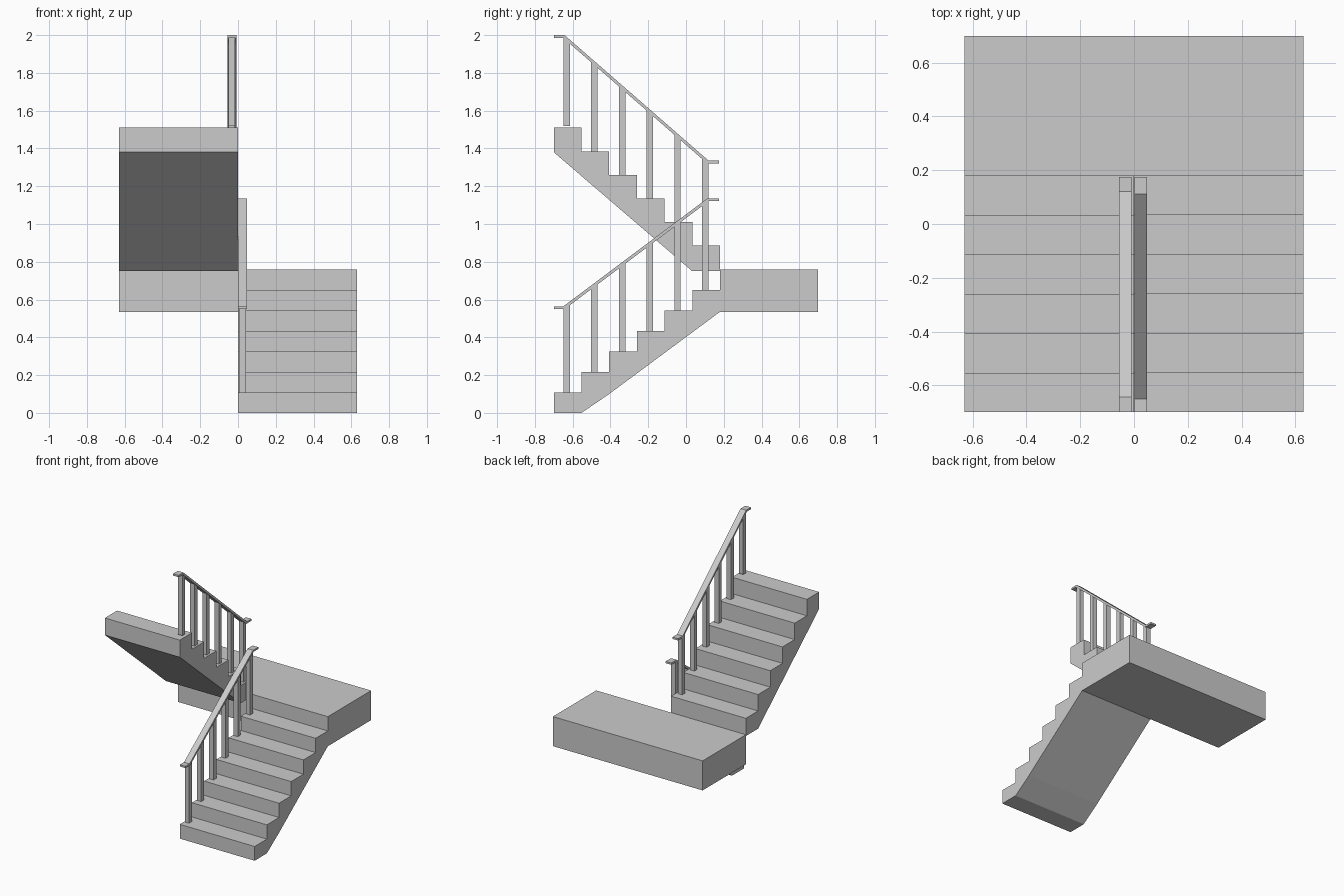
import bpy
import bmesh

cube = bpy.data.objects.get("Cube")
if cube:
    bpy.data.objects.remove(cube, do_unlink=True)

grey = bpy.data.materials.new("light_grey")
grey.use_nodes = True
colour = (0.6, 0.6, 0.6, 1)
grey.diffuse_color = colour
grey.node_tree.nodes["Principled BSDF"].inputs["Base Color"].default_value = colour


def prism(name, profile, x0, x1):
    """Extrude a side profile of (y, z) points from x0 to x1."""
    bm = bmesh.new()
    face = bm.faces.new([bm.verts.new((x0, y, z)) for y, z in profile])
    side = bmesh.ops.extrude_face_region(bm, geom=[face])["geom"]
    verts = [v for v in side if isinstance(v, bmesh.types.BMVert)]
    bmesh.ops.translate(bm, verts=verts, vec=(x1 - x0, 0, 0))
    bmesh.ops.recalc_face_normals(bm, faces=bm.faces)
    mesh = bpy.data.meshes.new(name)
    bm.to_mesh(mesh)
    bm.free()
    mesh.materials.append(grey)
    obj = bpy.data.objects.new(name, mesh)
    bpy.context.collection.objects.link(obj)
    return obj


STEPS = 6
FRONT, BACK, HALF = -0.70, 0.18, 0.63
RUN = (BACK - FRONT) / STEPS
LANDING_TOP, LANDING_BASE = 0.76, 0.535


def stair_profile(y, z, run, rise, underside):
    """Zigzag of risers and treads, closed by the underside points."""
    points = [(y, z)]
    for i in range(STEPS):
        top = z + rise * (i + 1)
        points += [(y + run * i, top), (y + run * (i + 1), top)]
    return points + underside


def railing(name, x0, x1, y_low, z_low, y_high, z_high, tread_z):
    """Handrail with level ends, and one baluster per tread."""
    t = 0.014
    end = 0.175
    shift = 0.004 if z_high > z_low else -0.004
    prism(name + "_handrail", [
        (FRONT, z_low), (y_low - shift, z_low), (y_high - shift, z_high), (end, z_high),
        (end, z_high - t), (y_high + shift, z_high - t),
        (y_low + shift, z_low - t), (FRONT, z_low - t)], x0, x1)
    slope = (z_high - z_low) / (y_high - y_low)
    for i in range(STEPS):
        mid = FRONT + RUN * (i + 0.5) - 0.005
        a, b = mid - 0.017, mid + 0.017
        top_a, top_b = (min(z_low + slope * (y - y_low), max(z_low, z_high)) - t * 0.8
                        for y in (a, b))
        base = tread_z(i)
        prism(f"{name}_baluster_{i + 1}",
              [(a, base), (b, base), (b, top_b), (a, top_a)], x0 + 0.005, x1 - 0.006)


# Landing between the flights
prism("landing", [(BACK, LANDING_BASE), (-FRONT, LANDING_BASE),
                  (-FRONT, LANDING_TOP), (BACK, LANDING_TOP)], -HALF, HALF)

# Lower flight climbs towards the back
rise_low = LANDING_TOP / (STEPS + 1)
prism("lower_flight", stair_profile(
    FRONT, 0, RUN, rise_low,
    [(BACK, LANDING_BASE), (FRONT + 2 * RUN, 0.1), (FRONT + RUN, 0)]), 0, HALF)

# Upper flight climbs back towards the front
rise_up = (1.51 - LANDING_TOP) / STEPS
prism("upper_flight", stair_profile(
    BACK, LANDING_TOP, -RUN, rise_up,
    [(FRONT, 1.38), (BACK - RUN, 0.75), (BACK, 0.75)]), -HALF, 0)

# Railings along the inner edges
railing("lower", 0.001, 0.048, -0.647, 0.563, 0.116, 1.135,
        lambda i: rise_low * (i + 1))
railing("upper", -0.056, -0.009, -0.647, 2.0, 0.116, 1.335,
        lambda i: LANDING_TOP + rise_up * (STEPS - i) + (0.01 if i == 0 else 0))
